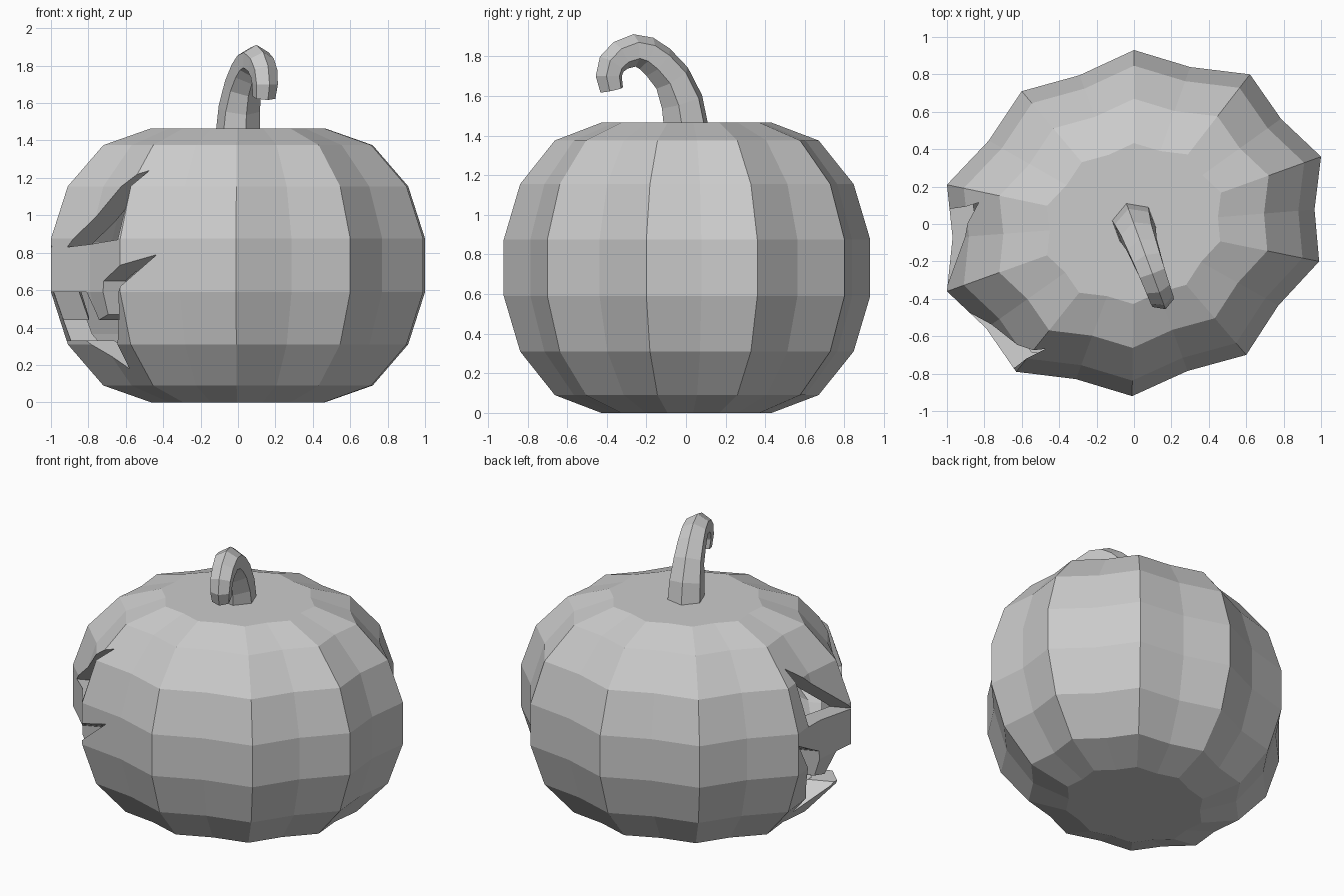
import bpy, bmesh, math
from mathutils import Vector

if "Cube" in bpy.data.objects:
    bpy.data.objects.remove(bpy.data.objects["Cube"], do_unlink=True)

grey = bpy.data.materials.new("plain_grey")
grey.use_nodes = True
grey.diffuse_color = (0.6, 0.6, 0.6, 1)
grey.node_tree.nodes["Principled BSDF"].inputs["Base Color"].default_value = (0.6, 0.6, 0.6, 1)


def make_object(name, bm):
    mesh = bpy.data.meshes.new(name)
    bm.to_mesh(mesh)
    bm.free()
    obj = bpy.data.objects.new(name, mesh)
    bpy.context.collection.objects.link(obj)
    mesh.materials.append(grey)
    return obj


def loft(bm, rings, inward=False):
    """Skin a stack of equal rings and close both ends."""
    loops = [[bm.verts.new(p) for p in ring] for ring in rings]
    n = len(loops[0])
    faces = [bm.faces.new((a[i], a[(i + 1) % n], b[(i + 1) % n], b[i]))
             for a, b in zip(loops, loops[1:]) for i in range(n)]
    faces += [bm.faces.new(loops[0][::-1]), bm.faces.new(loops[-1])]
    bmesh.ops.recalc_face_normals(bm, faces=faces)
    if inward:
        bmesh.ops.reverse_faces(bm, faces=faces)


# Ribbed plan: ten ridges with a shallow valley between each pair
ridges = [Vector(p) for p in ((0, .93), (-.6, .71), (-1, .21), (-1, -.36), (-.63, -.79),
                              (-.01, -.92), (.6, -.7), (.99, -.2), (1, .36), (.62, .8))]
plan = []
for i, p in enumerate(ridges):
    plan += [p, (p + ridges[(i + 1) % len(ridges)]) * .485]

# Hollow pumpkin shell
lower = [(0, .465), (.09, .72), (.31, .91), (.59, 1)]
HEIGHT, WALL = 1.465, .13
levels = lower + [(HEIGHT - z, s) for z, s in reversed(lower)]
bm = bmesh.new()
loft(bm, [[(p.x * s, p.y * s, z) for p in plan] for z, s in levels])
k, mid = 1 - WALL, HEIGHT / 2
loft(bm, [[(p.x * s * k, p.y * s * k, mid + (z - mid) * k) for p in plan] for z, s in levels], True)
shell = make_object("pumpkin_shell", bm)

# Carved face, cut straight in along the facing direction
angle = math.radians(203)
out = Vector((math.cos(angle), math.sin(angle), 0))
side = Vector((-math.sin(angle), math.cos(angle), 0))


def carve(name, outline):
    bm = bmesh.new()
    loft(bm, [[out * d + side * u + Vector((0, 0, z)) for u, z in outline] for d in (.45, 1.4)])
    cutter = make_object(name, bm)
    cutter.hide_render = True
    mod = shell.modifiers.new(name, "BOOLEAN")
    mod.operation, mod.solver, mod.object = "DIFFERENCE", "EXACT", cutter
    bpy.context.view_layer.objects.active = shell
    bpy.ops.object.modifier_apply(modifier=name)
    bpy.data.objects.remove(cutter, do_unlink=True)


eye = [(.05, .83), (.46, .87), (.43, 1.24)]
for sign in (-1, 1):
    carve("eye_cutter", [(u * sign, z) for u, z in eye])

# Half a grin: upper lip with one tooth, corner, lower lip with a central tooth
half = [(.18, .59), (.21, .44), (.31, .47), (.33, .65), (.44, .71), (.58, .79),
        (.47, .6), (.41, .47), (.31, .3), (.25, .18), (.08, .33)]
carve("mouth_cutter", half + [(-u, z) for u, z in reversed(half)])

# Curled six-sided stem: distance along lean, height, radius
path = [(0, 1.45, .12), (.02, 1.57, .113), (.07, 1.69, .1), (.14, 1.77, .093), (.2, 1.815, .087),
        (.26, 1.83, .082), (.33, 1.805, .077), (.375, 1.76, .074), (.39, 1.7, .07), (.375, 1.63, .062)]
lean = Vector((.37, -1, 0))
across = Vector((1, .37, 0)).normalized()
centres = [lean * d + Vector((0, 0, z)) for d, z, r in path]
rings = []
for i, c in enumerate(centres):
    if i == 0:
        tangent = Vector((0, 0, 1))
    else:
        tangent = (centres[min(i + 1, len(path) - 1)] - centres[i - 1]).normalized()
    normal = tangent.cross(across)
    rings.append([c + path[i][2] * (across * math.cos(a) + normal * math.sin(a))
                  for a in (math.radians(60 * j + 30) for j in range(6))])
bm = bmesh.new()
loft(bm, rings)
make_object("stem", bm)
